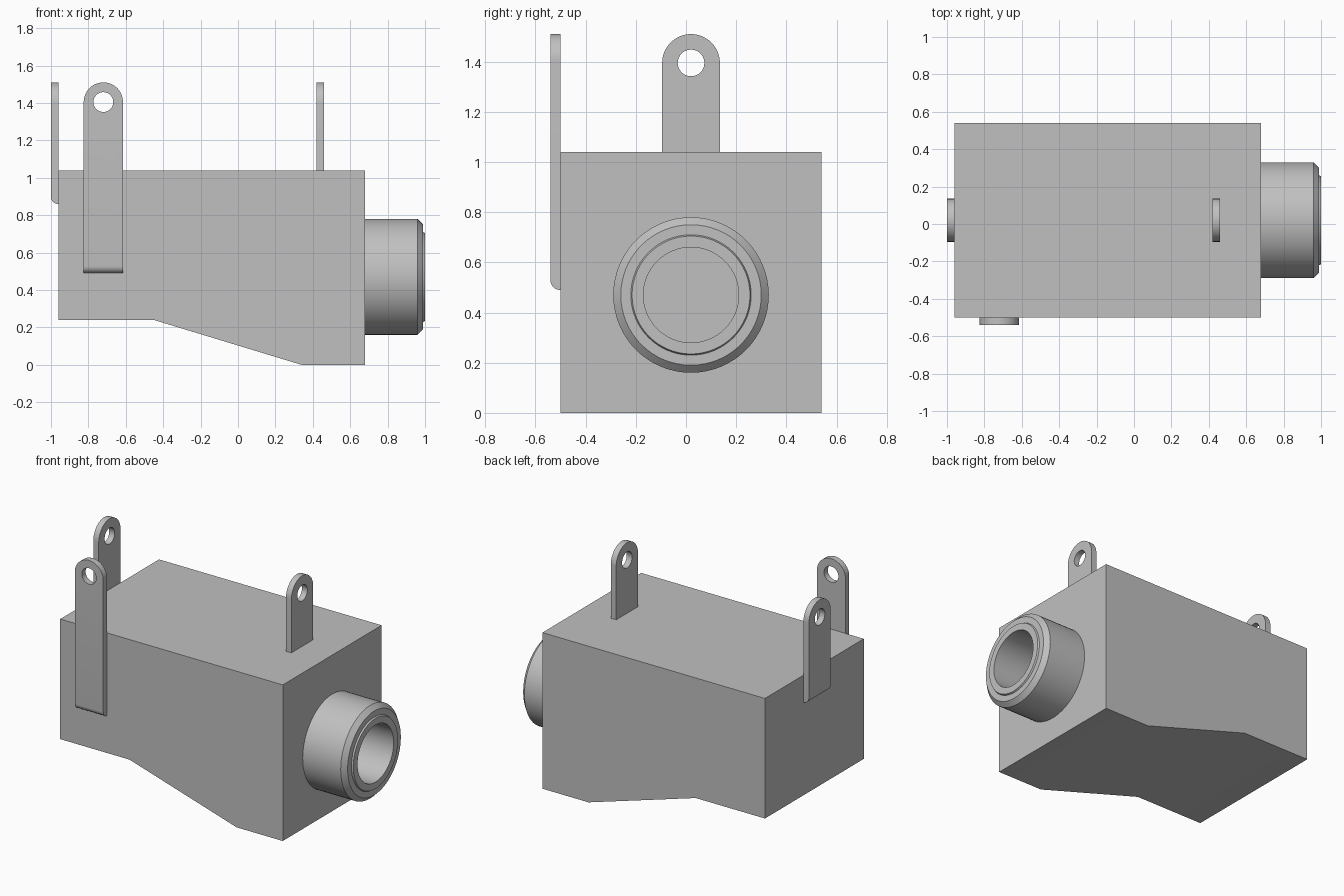
import bpy
import bmesh
from math import pi, cos, sin, radians
from mathutils import Matrix, Vector

if "Cube" in bpy.data.objects:
    bpy.data.objects.remove(bpy.data.objects["Cube"], do_unlink=True)

grey = bpy.data.materials.new("plain grey")
grey.use_nodes = True
COLOUR = (0.53, 0.53, 0.53, 1)
grey.diffuse_color = COLOUR
grey.node_tree.nodes["Principled BSDF"].inputs["Base Color"].default_value = COLOUR

AXIS_Y, AXIS_Z = 0.02, 0.47     # socket centre line
TOP = 1.04                      # top of the housing


def finish(name, bm):
    bmesh.ops.recalc_face_normals(bm, faces=bm.faces)
    mesh = bpy.data.meshes.new(name)
    bm.to_mesh(mesh)
    bm.free()
    mesh.materials.append(grey)
    obj = bpy.data.objects.new(name, mesh)
    bpy.context.collection.objects.link(obj)
    return obj


def activate(obj):
    bpy.ops.object.select_all(action="DESELECT")
    obj.select_set(True)
    bpy.context.view_layer.objects.active = obj


def smooth(obj):
    activate(obj)
    bpy.ops.object.shade_smooth_by_angle(angle=radians(30))


def prism(outline, offset):
    """Extrude a flat outline of 3D points along offset."""
    bm = bmesh.new()
    face = bm.faces.new([bm.verts.new(p) for p in outline])
    extruded = bmesh.ops.extrude_face_region(bm, geom=[face])["geom"]
    moved = [g for g in extruded if isinstance(g, bmesh.types.BMVert)]
    bmesh.ops.translate(bm, verts=moved, vec=offset)
    return bm


def drill(obj, radius, depth, matrix):
    """Cut a round hole along the matrix's local z."""
    bm = bmesh.new()
    bmesh.ops.create_cone(bm, cap_ends=True, segments=64, radius1=radius,
                          radius2=radius, depth=depth, matrix=matrix)
    cutter = finish("hole_cutter", bm)
    cutter.hide_render = True
    mod = obj.modifiers.new("hole", "BOOLEAN")
    mod.operation = "DIFFERENCE"
    mod.solver = "EXACT"
    mod.object = cutter
    activate(obj)
    bpy.ops.object.modifier_apply(modifier=mod.name)
    bpy.data.objects.remove(cutter, do_unlink=True)


def lug(name, x, y, width, bottom, turn, round_foot):
    """Round-topped tab facing local -y, its back on the given point."""
    r, top, thick = width / 2, 1.51, 0.04
    centre = top - r
    outline = [(-r, 0, bottom), (r, 0, bottom)]
    outline += [(r * cos(pi * i / 32), 0, centre + r * sin(pi * i / 32))
                for i in range(33)]
    bm = prism(outline, Vector((0, -thick, 0)))
    if round_foot:
        foot = [e for e in bm.edges
                if all(v.co.y < -thick / 2 and v.co.z < bottom + 0.01
                       for v in e.verts)]
        bmesh.ops.bevel(bm, geom=foot, offset=0.038, segments=8,
                        profile=0.5, affect="EDGES")
    obj = finish(name, bm)
    drill(obj, 0.053, 0.2,
          Matrix.Translation((0, 0, centre)) @ Matrix.Rotation(pi / 2, 4, "X"))
    obj.data.transform(Matrix.Translation((x, y, 0)) @ Matrix.Rotation(turn, 4, "Z"))
    smooth(obj)


# Housing with sloping underside and a blind socket bore
side = [(-0.96, TOP), (0.68, TOP), (0.68, 0), (0.34, 0), (-0.45, 0.24), (-0.96, 0.24)]
housing = finish("housing", prism([(x, -0.5, z) for x, z in side],
                                  Vector((0, 1.04, 0))))
drill(housing, 0.19, 1.4, Matrix.Translation((0.1, AXIS_Y, AXIS_Z))
      @ Matrix.Rotation(pi / 2, 4, "Y"))
smooth(housing)

# Chamfered socket collar, a ring profile spun round the x axis
ring = [(0.68, 0.19), (0.68, 0.31), (0.96, 0.31), (0.99, 0.28),
        (0.99, 0.24), (1.0, 0.235), (1.0, 0.19)]
bm = bmesh.new()
verts = [bm.verts.new((x, AXIS_Y, AXIS_Z + r)) for x, r in ring]
edges = [bm.edges.new((a, b)) for a, b in zip(verts, verts[1:] + verts[:1])]
bmesh.ops.spin(bm, geom=verts + edges, cent=(0, AXIS_Y, AXIS_Z),
               axis=(1, 0, 0), angle=2 * pi, steps=64)
bmesh.ops.remove_doubles(bm, verts=bm.verts, dist=0.0005)
smooth(finish("socket_collar", bm))

# Solder lugs
lug("front_lug", -0.72, -0.5, 0.21, 0.49, 0, True)
lug("end_lug", -0.96, AXIS_Y, 0.23, 0.86, -pi / 2, True)
lug("top_lug", 0.46, AXIS_Y, 0.23, TOP, -pi / 2, False)
